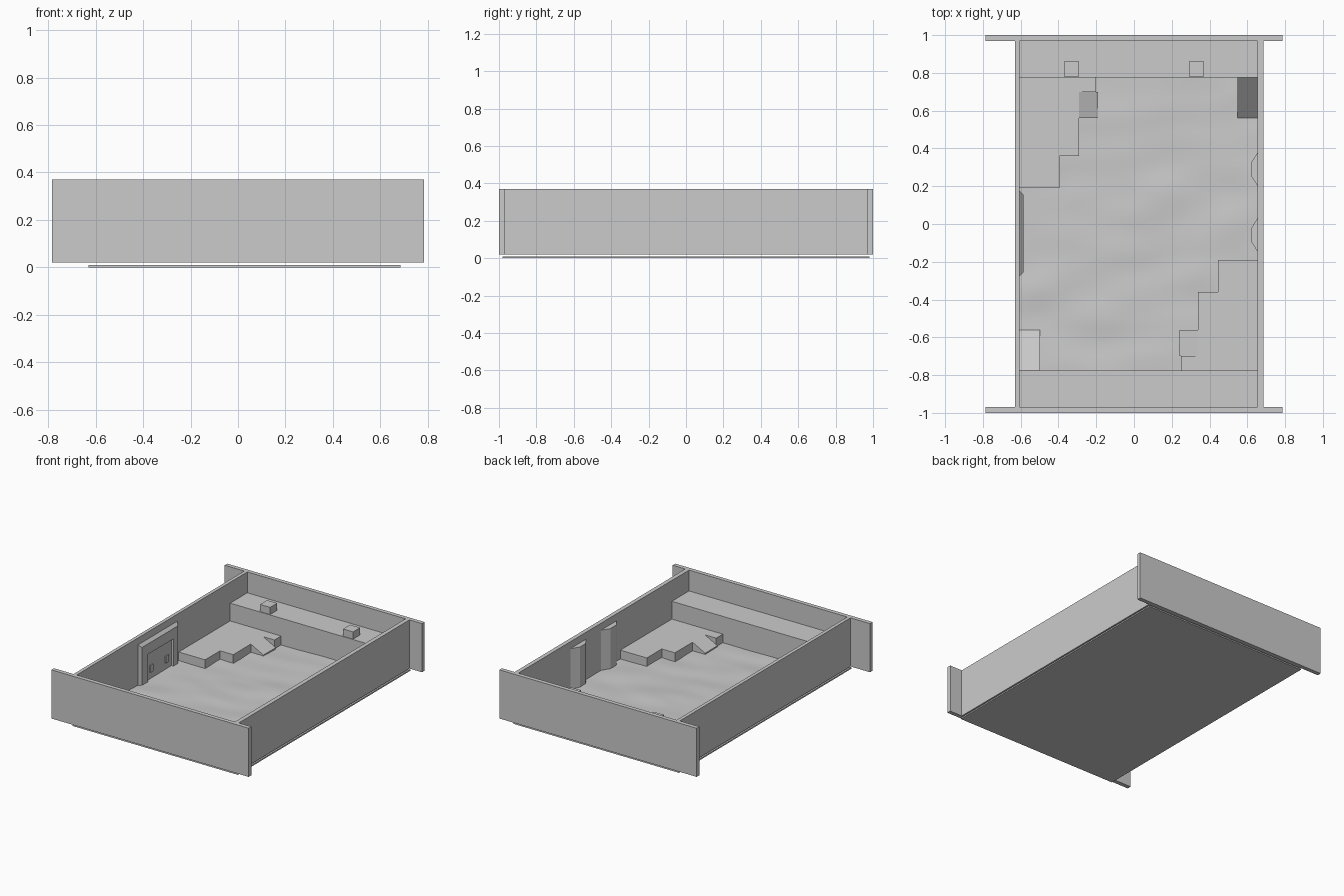
import bpy, bmesh
from mathutils import Vector, noise

cube = bpy.data.objects.get("Cube")
if cube:
    bpy.data.objects.remove(cube, do_unlink=True)

grey = bpy.data.materials.new("stone_grey")
grey.use_nodes = True
colour = (0.6, 0.6, 0.6, 1)
grey.diffuse_color = colour
grey.node_tree.nodes["Principled BSDF"].inputs["Base Color"].default_value = colour

# Shared dimensions
WEST, EAST = -0.605, 0.655      # inner faces of the long walls
LEDGE = 0.775                   # inner edge of the end ledges
LOW, TOP, LEDGE_Z, STEP_Z = 0.02, 0.37, 0.22, 0.092


def finish(name, bm):
    bmesh.ops.recalc_face_normals(bm, faces=bm.faces)
    mesh = bpy.data.meshes.new(name)
    bm.to_mesh(mesh)
    bm.free()
    mesh.materials.append(grey)
    obj = bpy.data.objects.new(name, mesh)
    bpy.context.collection.objects.link(obj)
    return obj


def loft(name, loop_a, loop_b):
    """Solid between two matching loops of 3D points."""
    bm = bmesh.new()
    a = [bm.verts.new(p) for p in loop_a]
    b = [bm.verts.new(p) for p in loop_b]
    bm.faces.new(a)
    bm.faces.new(b[::-1])
    n = len(a)
    for i in range(n):
        j = (i + 1) % n
        bm.faces.new((a[i], b[i], b[j], a[j]))
    return finish(name, bm)


def prism(name, outline, axis, lo, hi):
    """Extrude a 2D outline along one axis (0, 1 or 2)."""
    def place(p, h):
        q = list(p)
        q.insert(axis, h)
        return q
    return loft(name, [place(p, lo) for p in outline], [place(p, hi) for p in outline])


def box(name, x0, x1, y0, y1, z0, z1):
    return prism(name, [(x0, y0), (x1, y0), (x1, y1), (x0, y1)], 2, z0, z1)


def turned(points):
    """Half turn of plan points about the middle of the arena."""
    return [(WEST + EAST - x, -y) for x, y in points]


# Base plate and outer walls
box("base_plate", -0.63, 0.685, -0.98, 0.98, 0, 0.01)
box("left_wall", EAST, 0.685, -0.97, 0.97, LOW, TOP)
box("right_wall", -0.63, WEST, -0.97, 0.97, LOW, TOP)
box("front_wall", -0.785, 0.785, -1, -0.97, LOW, TOP)
box("back_wall", -0.785, 0.785, 0.97, 1, LOW, TOP)

# Raised ledges at both ends, with two blocks on the back one
box("back_ledge", WEST, EAST, LEDGE, 0.97, LOW, LEDGE_Z)
box("front_ledge", WEST, EAST, -0.97, -LEDGE, LOW, LEDGE_Z)
for side, x in (("right", -0.33), ("left", 0.33)):
    box(side + "_ledge_block", x - 0.04, x + 0.04, 0.78, 0.86, LEDGE_Z, 0.272)

# Stepped platforms, each with a small ramp at its tip
steps = [(WEST, 0.19), (-0.395, 0.19), (-0.395, 0.36), (-0.29, 0.36),
         (-0.29, 0.7), (-0.2, 0.7), (-0.2, LEDGE), (WEST, LEDGE)]
prism("back_platform", steps, 2, LOW, STEP_Z)
prism("front_platform", turned(steps), 2, LOW, STEP_Z)
slope = [(-0.29, LOW), (-0.19, LOW), (-0.19, 0.04), (-0.29, STEP_Z)]
prism("back_platform_ramp", slope, 1, 0.56, 0.7)
prism("front_platform_ramp", [(WEST + EAST - x, z) for x, z in slope], 1, -0.7, -0.56)

# Steep ramps from the ledges to the floor
fall = [(LEDGE, LOW), (LEDGE, LEDGE_Z), (0.56, 0.03), (0.56, LOW)]
prism("back_ramp", fall, 0, 0.548, EAST)
prism("front_ramp", [(-y, z) for y, z in fall], 0, WEST, -0.497)

# Buttresses on the left wall
for name, y in (("back_buttress", 0.29), ("front_buttress", -0.058)):
    prism(name, [(EAST, y + 0.09), (0.619, y + 0.033), (0.619, y - 0.033),
                 (EAST, y - 0.09)], 2, LOW, 0.32)

# Gateway on the right wall: chamfered frame, door and door plates
y0, y1, inset = -0.275, 0.175, 0.02
opening = [(0.1, LOW), (0.1, 0.225), (-0.19, 0.225), (-0.19, LOW)]
outer = [(y0, LOW), (y0, 0.32), (y1, 0.32), (y1, LOW)]
inner = [(y0 + inset, LOW), (y0 + inset, 0.32 - inset),
         (y1 - inset, 0.32 - inset), (y1 - inset, LOW)]
loft("gate_frame", [(WEST, y, z) for y, z in outer + opening],
     [(WEST + inset, y, z) for y, z in inner + opening])
box("gate_door", WEST, WEST + 0.005, -0.19, 0.1, LOW, 0.225)
for name, y in (("front_door_plate", -0.13), ("back_door_plate", 0.045)):
    box(name, WEST + 0.005, WEST + 0.012, y - 0.017, y + 0.017, 0.075, 0.125)

# Gently uneven sand floor
bm = bmesh.new()
bmesh.ops.create_grid(bm, x_segments=50, y_segments=60, size=1)
for v in bm.verts:
    x = (WEST + EAST) / 2 + v.co.x * (EAST - WEST) / 2
    y = v.co.y * LEDGE
    bump = noise.noise(Vector((x * 3, y * 6, 4)))
    v.co = (x, y, max(0.021, 0.03 + 0.008 * bump))
sand = finish("sand_floor", bm)
for face in sand.data.polygons:
    face.use_smooth = True
if sand.data.polygons[0].normal.z < 0:
    sand.data.flip_normals()
